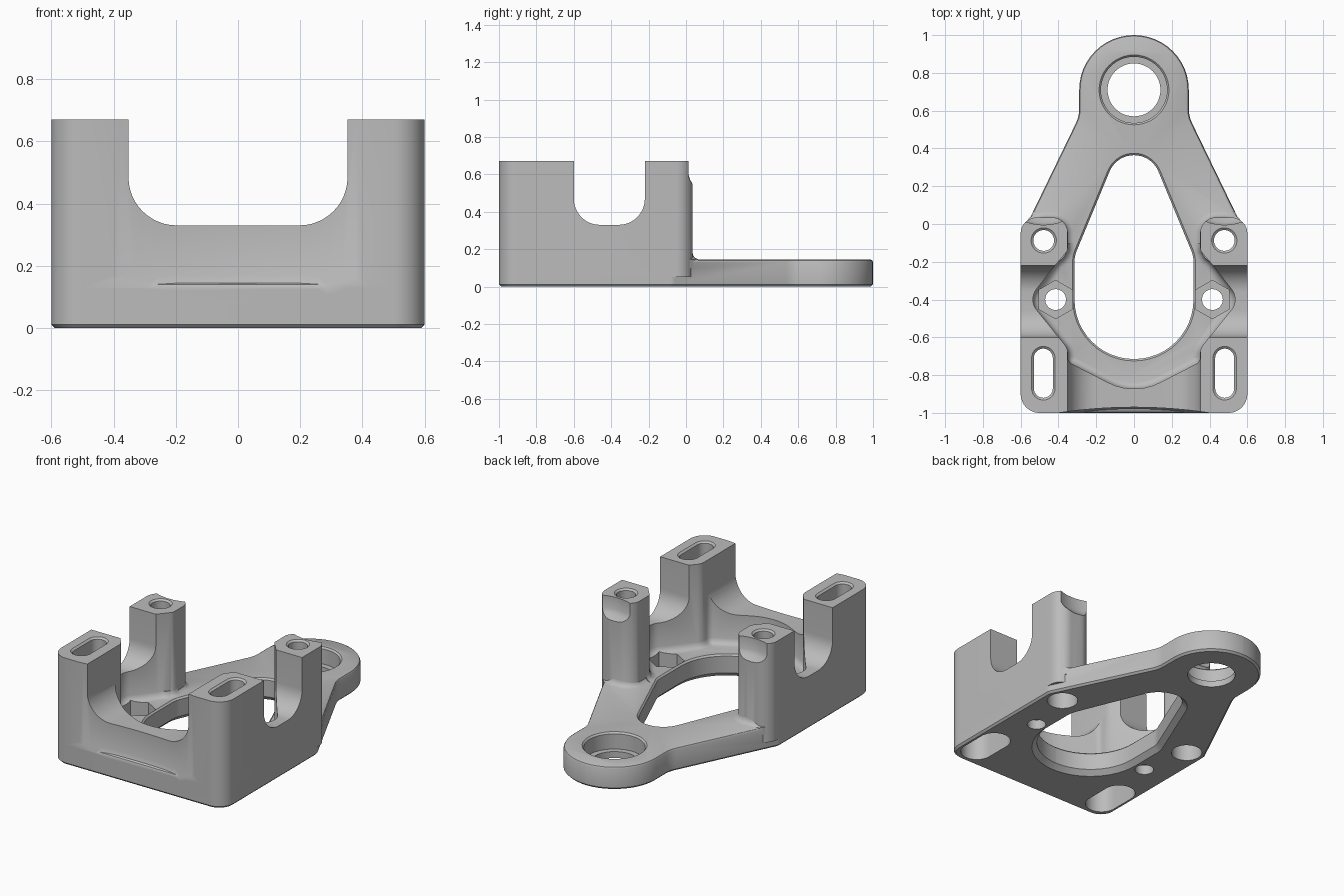
import bpy, bmesh, math
from mathutils import Vector

cube = bpy.data.objects.get("Cube")
if cube:
    bpy.data.objects.remove(cube, do_unlink=True)

grey = bpy.data.materials.new("machined grey")
grey.use_nodes = True
colour = (0.5, 0.5, 0.5, 1)
grey.diffuse_color = colour
grey.node_tree.nodes["Principled BSDF"].inputs["Base Color"].default_value = colour


def rounded(corners):
    """Polygon whose corners (x, y, radius) are replaced by tangent arcs."""
    out = []
    count = len(corners)
    for i, (x, y, r) in enumerate(corners):
        p = Vector((x, y))
        a = (Vector(corners[i - 1][:2]) - p).normalized()
        b = (Vector(corners[(i + 1) % count][:2]) - p).normalized()
        if r == 0:
            out.append(p)
            continue
        half = a.angle(b) / 2
        centre = p + (a + b).normalized() * (r / math.sin(half))
        start = p + a * (r / math.tan(half)) - centre
        end = p + b * (r / math.tan(half)) - centre
        sweep = math.atan2(start.x * end.y - start.y * end.x, start.dot(end))
        steps = 100 if r > 1 else max(4, int(abs(sweep) / 0.13))
        for k in range(steps + 1):
            t = sweep * k / steps
            out.append(centre + Vector((start.x * math.cos(t) - start.y * math.sin(t),
                                        start.x * math.sin(t) + start.y * math.cos(t))))
    clean = [p for i, p in enumerate(out) if (p - out[i - 1]).length > 1e-5]
    area = sum(clean[i - 1].x * p.y - p.x * clean[i - 1].y for i, p in enumerate(clean))
    return clean if area > 0 else clean[::-1]


def mirrored(half):
    """Close a right-hand half outline with its mirror image."""
    return rounded(half + [(-x, y, r) for x, y, r in reversed(half) if x > 0])


def box(cx, cy, w, d, r):
    return rounded([(cx - w, cy - d, r), (cx + w, cy - d, r),
                    (cx + w, cy + d, r), (cx - w, cy + d, r)])


def circle(cx, cy, r):
    return box(cx, cy, r, r, r)


def stack(name, outline, layers, axis="z"):
    """Solid through copies of the outline, one per (height, offset)."""
    place = {"z": lambda u, v, h: (u, v, h),
             "y": lambda u, v, h: (u, h, v),
             "x": lambda u, v, h: (h, u, v)}[axis]
    shifts = []
    for i, p in enumerate(outline):
        e = (p - outline[i - 1]).normalized()
        f = (outline[(i + 1) % len(outline)] - p).normalized()
        n, m = Vector((e.y, -e.x)), Vector((f.y, -f.x))
        shifts.append((n + m) / (1 + n.dot(m)))
    bm = bmesh.new()
    rings = [[bm.verts.new(place(*(p + s * off), h)) for p, s in zip(outline, shifts)]
             for h, off in layers]
    bm.faces.new(rings[0])
    bm.faces.new(rings[-1])
    for low, high in zip(rings, rings[1:]):
        for i in range(len(outline)):
            bm.faces.new((low[i - 1], low[i], high[i], high[i - 1]))
    bmesh.ops.recalc_face_normals(bm, faces=bm.faces)
    mesh = bpy.data.meshes.new(name)
    bm.to_mesh(mesh)
    bm.free()
    mesh.materials.append(grey)
    ob = bpy.data.objects.new(name, mesh)
    bpy.context.collection.objects.link(ob)
    return ob


def combine(target, tool, operation="DIFFERENCE"):
    mod = target.modifiers.new("combine", "BOOLEAN")
    mod.operation, mod.solver, mod.object = operation, "EXACT", tool
    tool.hide_render = True
    bpy.context.view_layer.objects.active = target
    bpy.ops.object.modifier_apply(modifier=mod.name)
    bpy.data.objects.remove(tool, do_unlink=True)


# Walls and front posts
walls = stack("walls", mirrored([(0.6, -0.1, 0), (0.6, -1, 0.1)]), [(0.02, 0), (0.67, 0)])

# Rear posts
for s in (-1, 1):
    post = stack("rear_post", box(s * 0.475, -0.09, 0.125, 0.125, 0.085), [(0.05, 0), (0.67, 0)])
    combine(walls, post, "UNION")

# Inner pocket with a filleted floor
pocket = mirrored([(0, -0.91, 0.3), (0.35, -0.73, 0.04), (0.35, -0.66, 0.08),
                   (0.56, -0.4, 0.09), (0.41, -0.21, 0.05), (0.35, -0.14, 0.05), (0.35, 0.4, 0)])
combine(walls, stack("pocket", pocket, [(0.145, -0.035), (0.15, -0.02), (0.16, -0.009),
                                        (0.18, 0), (0.9, 0)]))

# Saddles between the posts, front and sides
saddle = rounded([(-0.352, 0.33, 0.155), (0.352, 0.33, 0.155), (0.352, 0.9, 0), (-0.352, 0.9, 0)])
combine(walls, stack("front_saddle", saddle, [(-1.2, 0), (0.5, 0)], "y"))
saddle = rounded([(-0.6, 0.33, 0.14), (-0.22, 0.33, 0.14), (-0.22, 0.9, 0), (-0.6, 0.9, 0)])
combine(walls, stack("side_saddle", saddle, [(-1, 0), (1, 0)], "x"))

# Shallow hollow in the front face
combine(walls, stack("front_hollow", circle(0, -3.65, 2.68),
                     [(0.1, -0.035), (0.13, -0.015), (0.17, 0), (0.9, 0)]))

# Base plate
outline = mirrored([(0.29, 1, 0.289), (0.29, 0.57, 0.17), (0.6, -0.07, 0.06), (0.6, -1, 0.1)])
body = stack("bracket_body", outline, [(0, -0.012), (0.012, 0), (0.13, 0),
                                       (0.14, -0.005), (0.145, -0.014)])
combine(body, walls, "UNION")

# Flared feet of the rear posts
for s in (-1, 1):
    foot = stack("post_foot", box(s * 0.455, -0.085, 0.1, 0.12, 0.08),
                 [(0.1, 0.03), (0.145, 0.03), (0.153, 0.014), (0.165, 0.004), (0.18, 0)])
    combine(body, foot, "UNION")

# Central teardrop opening
tear = mirrored([(0, 0.59, 0.14), (0.315, -0.17, 0.15), (0.315, -0.715, 0.3149)])
combine(body, stack("opening", tear, [(-0.05, 0.03), (0, 0.03), (0.03, 0), (0.135, 0),
                                      (0.145, 0.01), (0.16, 0.01)]))

# Bearing seat in the rear eye
combine(body, stack("eye_hole", circle(0, 0.71, 0.14), [(-0.05, 0), (0.2, 0)]))
combine(body, stack("eye_seat", circle(0, 0.71, 0.175), [(0.04, 0), (0.135, 0),
                                                        (0.145, 0.01), (0.2, 0.01)]))

for s in (-1, 1):
    # Front slots with wide recesses from below
    rim = [(-0.05, 0), (0.66, 0), (0.67, 0.012), (0.7, 0.012)]
    recess = [(-0.05, 0), (0.4, 0)]
    combine(body, stack("slot", box(s * 0.48, -0.79, 0.05, 0.13, 0.0499), rim))
    combine(body, stack("slot_recess", box(s * 0.48, -0.79, 0.095, 0.175, 0.0949), recess))
    # Rear post holes, recesses and top notches
    combine(body, stack("post_hole", circle(s * 0.478, -0.087, 0.055), rim))
    combine(body, stack("post_recess", circle(s * 0.478, -0.087, 0.09), recess))
    combine(body, stack("notch", circle(s * 0.478, 0.265, 0.27),
                        [(0.54, -0.04), (0.57, -0.012), (0.595, 0), (0.7, 0)]))
    # Hexagonal nut pockets
    hexagon = [Vector((s * 0.415 + 0.102 * math.sin(-k * math.pi / 3),
                       -0.4 + 0.102 * math.cos(k * math.pi / 3))) for k in range(6)]
    combine(body, stack("nut_pocket", hexagon, [(0.06, 0), (0.3, 0)]))
    combine(body, stack("nut_hole", circle(s * 0.415, -0.4, 0.055), [(-0.05, 0), (0.2, 0)]))

bpy.ops.object.select_all(action="DESELECT")
body.select_set(True)
bpy.context.view_layer.objects.active = body
bpy.ops.object.shade_smooth_by_angle(angle=math.radians(32))
